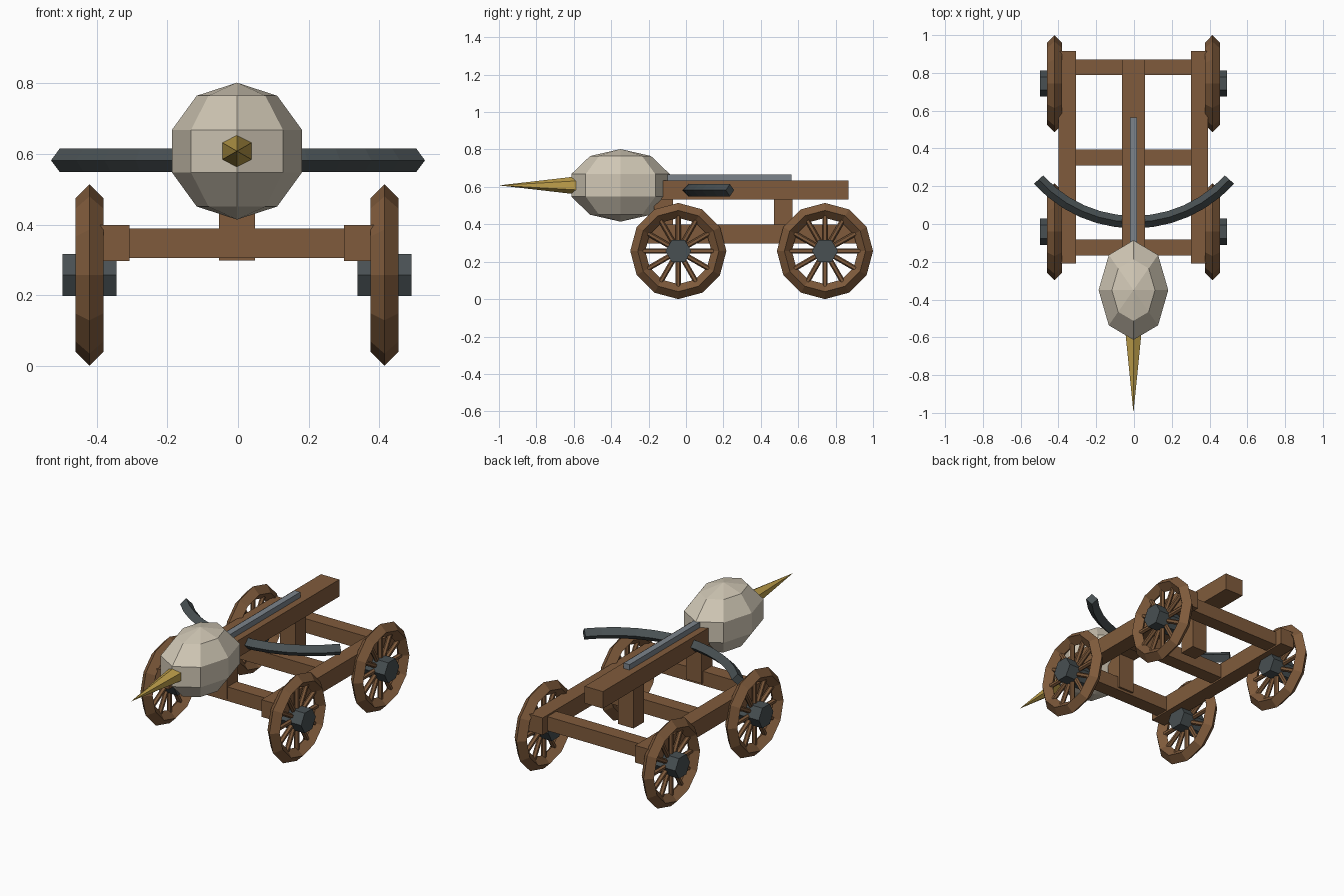
import bpy, bmesh, math
from mathutils import Matrix, Vector

if "Cube" in bpy.data.objects:
    bpy.data.objects.remove(bpy.data.objects["Cube"])

CX = -0.003  # cart centre line


def mat(name, col):
    m = bpy.data.materials.new(name)
    m.diffuse_color = (*col, 1)
    m.use_nodes = True
    m.node_tree.nodes["Principled BSDF"].inputs["Base Color"].default_value = m.diffuse_color
    return m


WOOD = mat("brown wood", (0.216, 0.105, 0.045))
IRON = mat("dark iron", (0.065, 0.08, 0.085))
STEEL = mat("grey steel", (0.20, 0.23, 0.26))
BONE = mat("pale bone", (0.63, 0.57, 0.46))
GOLD = mat("dull gold", (0.52, 0.35, 0.07))


def finish(bm, name, material):
    bmesh.ops.recalc_face_normals(bm, faces=bm.faces[:])
    me = bpy.data.meshes.new(name)
    bm.to_mesh(me)
    bm.free()
    me.materials.append(material)
    ob = bpy.data.objects.new(name, me)
    bpy.context.collection.objects.link(ob)
    return ob


def box(name, material, x0, x1, y0, y1, z0, z1):
    bm = bmesh.new()
    bmesh.ops.create_cube(bm, size=1)
    for v in bm.verts:
        v.co = ((x0 + x1) / 2 + v.co.x * (x1 - x0) + CX,
                (y0 + y1) / 2 + v.co.y * (y1 - y0),
                (z0 + z1) / 2 + v.co.z * (z1 - z0))
    return finish(bm, name, material)


def sweep(bm, rings, closed):
    """Skin a list of point rings with quads."""
    vs = [[bm.verts.new(p) for p in r] for r in rings]
    n, k = len(vs), len(vs[0])
    for i in range(n if closed else n - 1):
        a, b = vs[i], vs[(i + 1) % n]
        for j in range(k):
            bm.faces.new((a[j], a[(j + 1) % k], b[(j + 1) % k], b[j]))
    if not closed:
        bm.faces.new(vs[0])
        bm.faces.new(vs[-1])


def wheel(name, x, y, z):
    # twelve-sided rim with a diamond section
    bm = bmesh.new()
    section = [(0.257, 0), (0.217, 0.04), (0.177, 0), (0.217, -0.04)]
    sweep(bm, [[(x + w, y + r * math.cos(a), z + r * math.sin(a)) for r, w in section]
               for a in (i * math.pi / 6 for i in range(12))], True)
    finish(bm, name + "_rim", WOOD)
    # twelve spokes
    bm = bmesh.new()
    for i in range(12):
        m = (Matrix.Translation((x, y, z)) @ Matrix.Rotation(i * math.pi / 6, 4, 'X')
             @ Matrix.Translation((0, 0, 0.118)))
        bmesh.ops.create_cone(bm, cap_ends=True, segments=6, radius1=0.014,
                              radius2=0.014, depth=0.145, matrix=m)
    finish(bm, name + "_spokes", WOOD)
    # hexagonal hub, corners pointing forward and back
    bm = bmesh.new()
    sweep(bm, [[(x + dx, y + 0.069 * math.cos(k * math.pi / 3),
                 z + 0.069 * math.sin(k * math.pi / 3)) for k in range(6)]
               for dx in (-0.077, 0.077)], False)
    finish(bm, name + "_hub", IRON)


# wheels and side beams
for side, s in (("left", -1), ("right", 1)):
    for end, y in (("front", -0.041), ("rear", 0.743)):
        wheel(f"{end}_{side}_wheel", CX + s * 0.418, y, 0.257)
    box(f"{side}_beam", WOOD, s * 0.35 - 0.046, s * 0.35 + 0.046, -0.21, 0.917, 0.296, 0.398)

# cross bars
for name, y in (("front", -0.124), ("middle", 0.352), ("rear", 0.83)):
    box(name + "_cross_bar", WOOD, -0.32, 0.32, y - 0.042, y + 0.042, 0.305, 0.389)

# posts, stock and bolt track
box("front_post", WOOD, -0.051, 0.051, -0.17, -0.07, 0.32, 0.54)
box("rear_post", WOOD, -0.051, 0.051, 0.47, 0.57, 0.298, 0.54)
box("stock", WOOD, -0.06, 0.06, -0.13, 0.87, 0.533, 0.634)
box("bolt_track", STEEL, -0.019, 0.019, -0.13, 0.563, 0.63, 0.666)

# curved bow with a diamond section
bm = bmesh.new()
R, B, rings = 0.68, 0.033, []
for i in range(13):
    a = math.radians(-48 + 8 * i)
    out = Vector((math.sin(a), -math.cos(a), 0))
    c = Vector((0, 0.01 + R, 0.582)) + out * R
    up = Vector((0, 0, 1))
    rings.append([c + out * B, c + up * B, c - out * B, c - up * B])
sweep(bm, rings, False)
finish(bm, "bow", IRON)

# faceted bolt head
bm = bmesh.new()
bmesh.ops.create_uvsphere(bm, u_segments=8, v_segments=5, radius=1,
                          matrix=Matrix.Translation((CX, -0.35, 0.608))
                          @ Matrix.Diagonal((0.194, 0.277, 0.194, 1)))
finish(bm, "bolt_head", BONE)

# six-sided spike
bm = bmesh.new()
tip = bm.verts.new((CX, -1, 0.608))
base = [bm.verts.new((CX + 0.048 * math.sin(k * math.pi / 3), -0.585,
                      0.608 + 0.048 * math.cos(k * math.pi / 3))) for k in range(6)]
bm.faces.new(base)
for k in range(6):
    bm.faces.new((base[k], base[(k + 1) % 6], tip))
finish(bm, "spike", GOLD)
